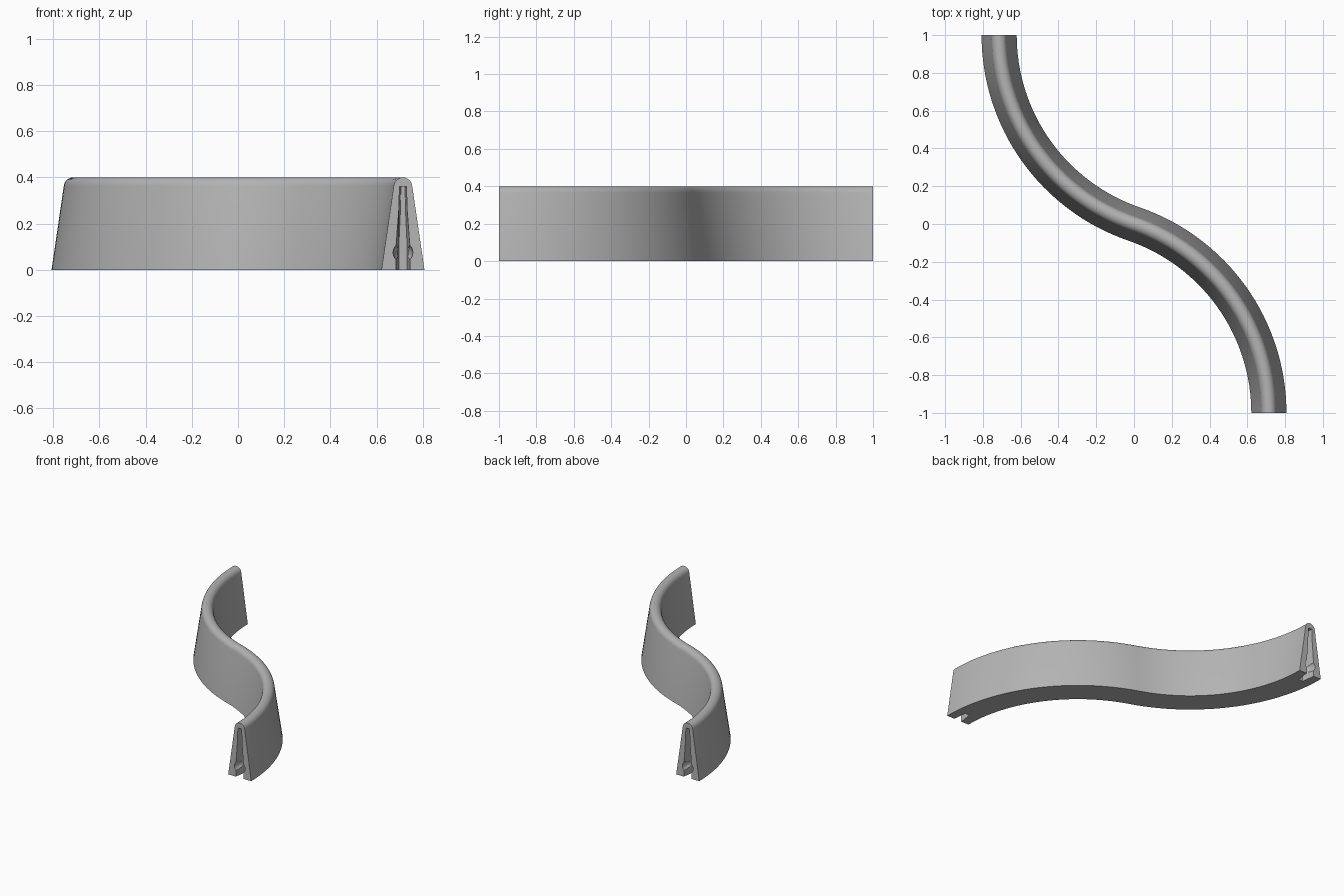
import bpy, bmesh
from math import sin, cos, pi, hypot, atan2, radians

if "Cube" in bpy.data.objects:
    bpy.data.objects.remove(bpy.data.objects["Cube"], do_unlink=True)

END_X, HEIGHT, BASE, CAP = 0.714, 0.4, 0.093, 0.04

grey = bpy.data.materials.new("plain grey")
grey.use_nodes = True
grey.diffuse_color = (0.46, 0.46, 0.46, 1)
grey.node_tree.nodes["Principled BSDF"].inputs["Base Color"].default_value = grey.diffuse_color


def make_object(name, bm):
    bmesh.ops.recalc_face_normals(bm, faces=bm.faces)
    mesh = bpy.data.meshes.new(name)
    bm.to_mesh(mesh)
    bm.free()
    mesh.materials.append(grey)
    obj = bpy.data.objects.new(name, mesh)
    bpy.context.collection.objects.link(obj)
    return obj


def skin(bm, rings):
    """Join closed rings of points and cap both ends."""
    loops = [[bm.verts.new(p) for p in ring] for ring in rings]
    n = len(loops[0])
    for a, b in zip(loops, loops[1:]):
        for i in range(n):
            j = (i + 1) % n
            bm.faces.new((a[i], a[j], b[j], b[i]))
    bm.faces.new(loops[0])
    bm.faces.new(loops[-1])


# S-shaped centre line: two equal arcs meeting at the origin
radius = (END_X ** 2 + 1) / (2 * END_X)
cx = END_X - radius
sweep = atan2(1, -cx)
STEPS = 32
half = []
for i in range(STEPS + 1):
    a = sweep * i / STEPS
    half.append((cx + radius * cos(a), -1 + radius * sin(a), cos(a), sin(a)))
path = half + [(-x, -y, nx, ny) for x, y, nx, ny in reversed(half[:-1])]

# Tapered cross-section with a rounded top
lean = radians(8)
profile = [(BASE, 0)]
for i in range(13):
    a = lean + (pi - 2 * lean) * i / 12
    profile.append((CAP * cos(a), HEIGHT - CAP + CAP * sin(a)))
profile.append((-BASE, 0))

bm = bmesh.new()
skin(bm, [[(x + nx * o, y + ny * o, z) for o, z in profile] for x, y, nx, ny in path])
wall = make_object("curved_wall", bm)


# Tapered connector slot and round socket in each end
def cut(name, bm, side):
    if side < 0:
        bmesh.ops.scale(bm, vec=(-1, -1, 1), verts=bm.verts)
    cutter = make_object(name, bm)
    cutter.hide_render = True
    mod = wall.modifiers.new(name, "BOOLEAN")
    mod.object = cutter
    mod.operation = "DIFFERENCE"
    mod.solver = "EXACT"
    bpy.context.view_layer.objects.active = wall
    bpy.ops.object.modifier_apply(modifier=mod.name)
    bpy.data.objects.remove(cutter, do_unlink=True)


slot = [(0.03, -0.02), (0.03, 0.1), (0.018, 0.26), (0.015, 0.36)]
slot += [(-x, z) for x, z in reversed(slot)]
for side in (1, -1):
    bm = bmesh.new()
    skin(bm, [[(END_X + x * k, y, z) for x, z in slot]
              for y, k in ((-1.02, 1.0), (-0.99, 1.0), (-0.9, 0.6))])
    cut("slot_cutter", bm, side)
    bm = bmesh.new()
    bmesh.ops.create_uvsphere(bm, u_segments=24, v_segments=12, radius=0.043)
    bmesh.ops.scale(bm, vec=(1, 1.9, 1), verts=bm.verts)
    bmesh.ops.translate(bm, vec=(END_X, -1, 0.075), verts=bm.verts)
    cut("socket_cutter", bm, side)

bpy.ops.object.select_all(action="DESELECT")
wall.select_set(True)
bpy.context.view_layer.objects.active = wall
bpy.ops.object.shade_smooth_by_angle(angle=radians(30))
